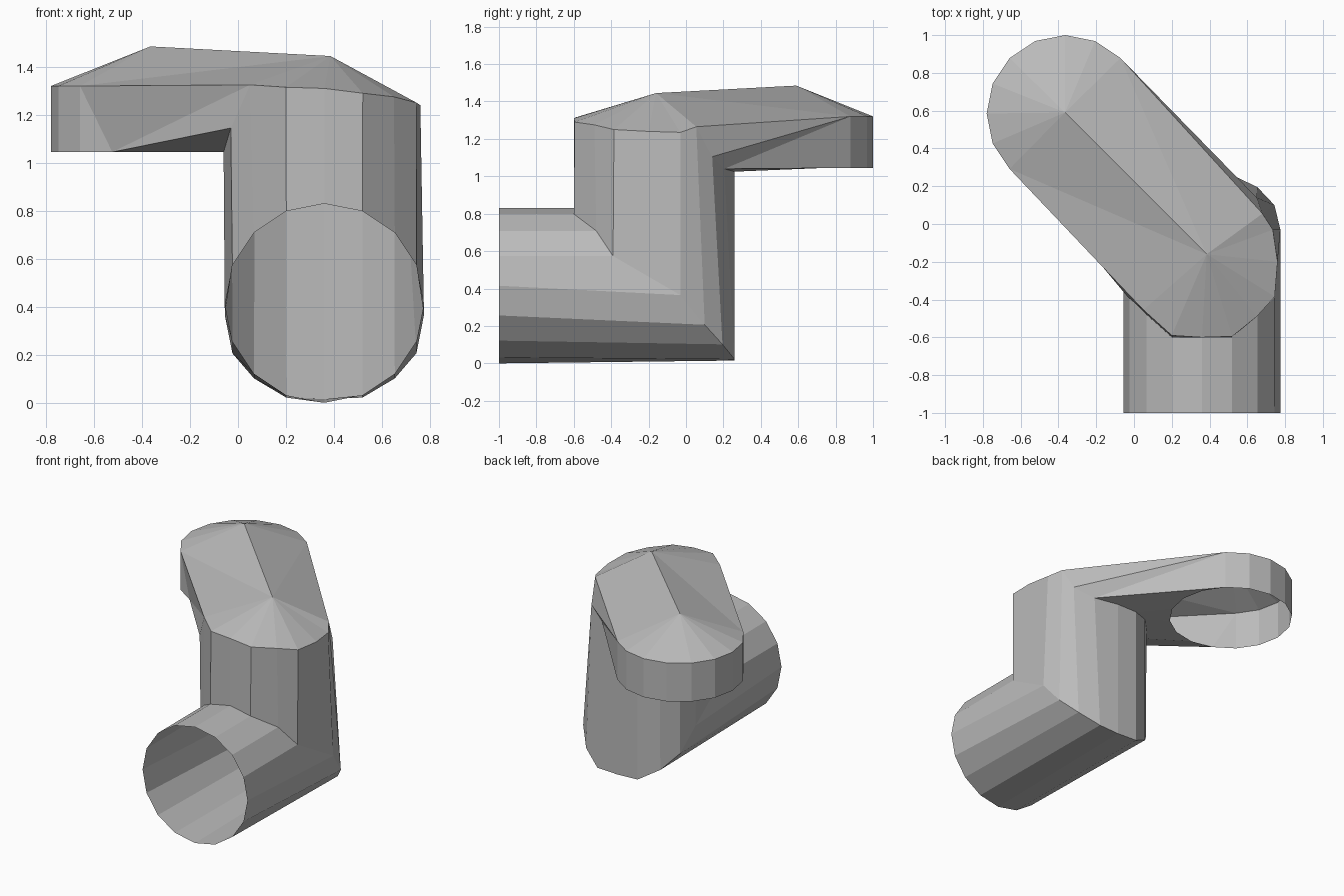
import bpy, bmesh, math

if "Cube" in bpy.data.objects:
    bpy.data.objects.remove(bpy.data.objects["Cube"])

R = 0.415
mat = bpy.data.materials.new("duct grey")
mat.diffuse_color = (0.5, 0.5, 0.5, 1)
mat.use_nodes = True
mat.node_tree.nodes["Principled BSDF"].inputs["Base Color"].default_value = mat.diffuse_color

bm = bmesh.new()


def ring(points):
    return [bm.verts.new(p) for p in points]


def strip(a, b, closed=False):
    """Join two equal rows of vertices with quads."""
    n = len(a)
    for i in range(n if closed else n - 1):
        j = (i + 1) % n
        bm.faces.new((a[i], a[j], b[j], b[i]))


def fan(row, tip):
    for a, b in zip(row, row[1:]):
        bm.faces.new((a, b, tip))


# Inlet pipe: open 16-sided tube running back to a mitred elbow
turn = [k * math.tau / 16 for k in range(16)]
section = [(0.36 + R * math.sin(t), 0.42 + R * math.cos(t)) for t in turn]
mitre_y = [-0.6, -0.6, -0.48, -0.39, -0.03, 0.1, 0.195, 0.26, 0.26]
drop = [0, 0, 0, 0, -0.05, -0.05, -0.02, -0.01, 0.015]
mouth = ring((x, -1, z + 0.0) for x, z in section)
elbow = ring((x, mitre_y[min(k, 16 - k)], z + drop[min(k, 16 - k)])
             for k, (x, z) in enumerate(section))
strip(mouth, elbow, True)

# Riser: its front reaches the eaves, its back stops under the hood
col = ring([(0.36, -0.6, 1.315), (0.52, -0.595, 1.295), (0.65, -0.49, 1.28),
            (0.745, -0.385, 1.255), (0.735, -0.03, 1.24), (0.68, 0.055, 1.27),
            (0.65, 0.14, 1.11), (0.52, 0.205, 1.045), (0.36, 0.26, 1.03),
            (0.2, 0.26, 1.03), (0.07, 0.2, 1.045), (-0.025, 0.1, 1.05),
            (-0.06, -0.03, 1.05), (-0.03, -0.39, 1.15), (0.05, -0.455, 1.33),
            (0.2, -0.59, 1.32)])
side = bm.verts.new((0.76, -0.2, 1.245))
for k in range(16):
    j = (k + 1) % 16
    extra = [side] if k == 3 else []
    bm.faces.new([elbow[k], elbow[j], col[j]] + extra[::-1] + [col[k]])

# Hood outlet: round open rim facing down, with a half-round skirt
def outlet(deg, z):
    a = math.radians(deg)
    return (-0.365 + R * math.cos(a), 0.585 + R * math.sin(a), z)


rim = ring(outlet(45 + 22.5 * i, 1.05) for i in range(16))
eave = ring(outlet(45 + 22.5 * i, 1.325) for i in range(9))
strip(rim[:9], eave)

# Hood side walls
fan([col[5], col[6], col[7], rim[0]], eave[0])
bm.faces.new((eave[8], rim[8], rim[9]))
bm.faces.new((eave[8], rim[9], col[14]))
bm.faces.new((rim[9], col[13], col[14]))

# Underside between the outlet rim and the riser
inner = [rim[0]] + rim[:8:-1]
under = col[7:14]
bm.faces.new((inner[0], inner[1], under[0]))
strip(inner[1:], under)

# Hipped roof with a ridge along the hood
ridge_back = bm.verts.new((-0.365, 0.59, 1.49))
ridge_front = bm.verts.new((0.385, -0.16, 1.45))
fan(eave, ridge_back)
fan([col[14], col[15]] + col[:4] + [side, col[4], col[5]], ridge_front)
for a, b in ((eave[8], col[14]), (eave[0], col[5])):
    bm.faces.new((a, b, ridge_front))
    bm.faces.new((a, ridge_front, ridge_back))

# Consistent outward normals
bmesh.ops.recalc_face_normals(bm, faces=bm.faces[:])
bm.normal_update()
if ridge_back.link_faces[0].normal.z < 0:
    bmesh.ops.reverse_faces(bm, faces=bm.faces[:])

low = min(v.co.z for v in bm.verts)
for v in bm.verts:
    v.co.z -= low

me = bpy.data.meshes.new("vent_duct")
bm.to_mesh(me)
bm.free()
me.materials.append(mat)
ob = bpy.data.objects.new("vent_duct", me)
bpy.context.collection.objects.link(ob)
